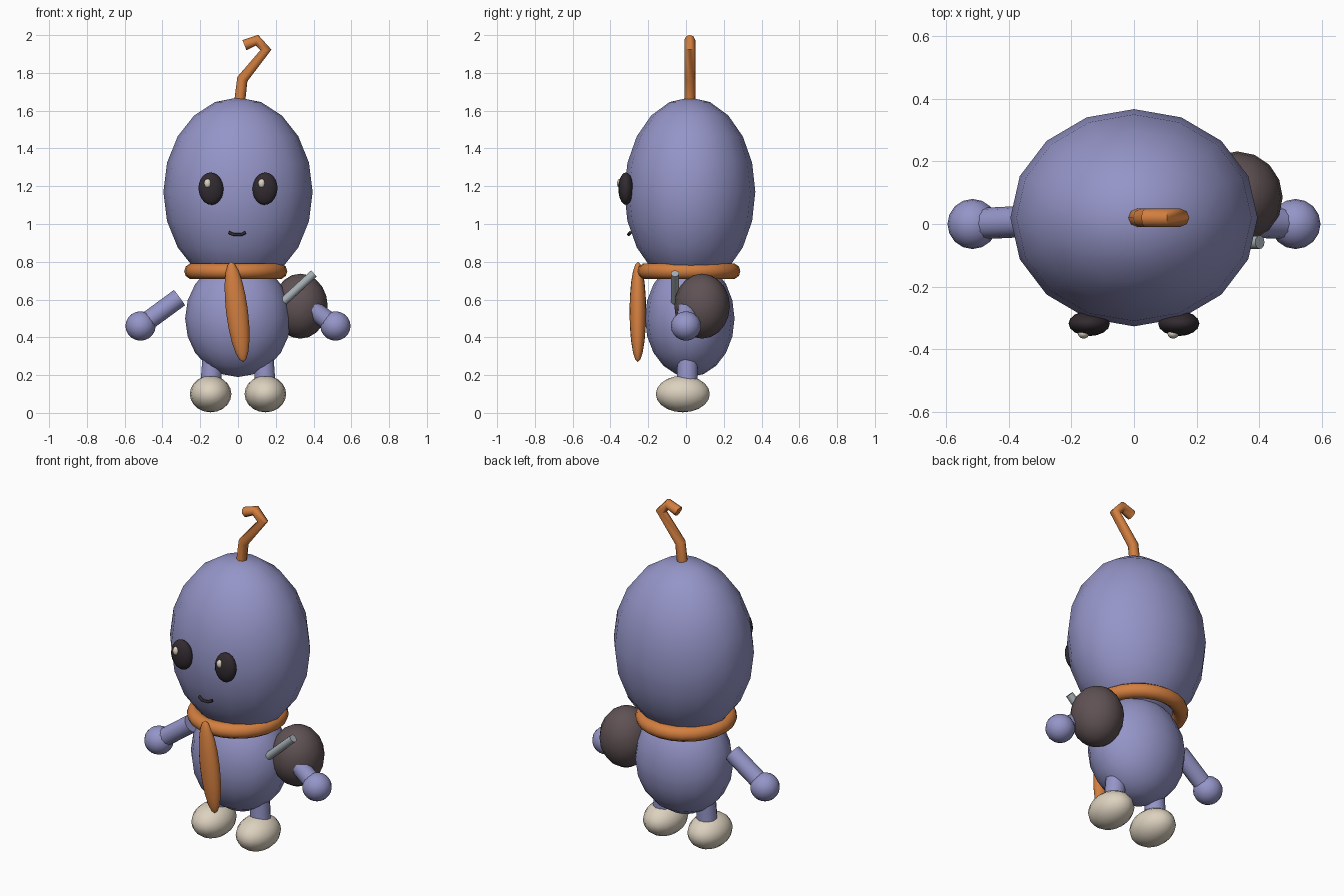
import bpy
from math import radians
from mathutils import Vector

cube = bpy.data.objects.get("Cube")
if cube:
    bpy.data.objects.remove(cube, do_unlink=True)


def material(name, r, g, b):
    m = bpy.data.materials.new(name)
    m.use_nodes = True
    m.diffuse_color = (r, g, b, 1)
    bsdf = next(n for n in m.node_tree.nodes if n.type == 'BSDF_PRINCIPLED')
    bsdf.inputs["Base Color"].default_value = (r, g, b, 1)
    return m


lavender = material("lavender", 0.30, 0.30, 0.58)
orange = material("orange", 0.65, 0.21, 0.05)
cream = material("cream", 0.72, 0.64, 0.52)
black = material("soft black", 0.032, 0.024, 0.030)
brown = material("dark brown", 0.115, 0.083, 0.088)
steel = material("steel grey", 0.38, 0.43, 0.46)


def finish(name, mat, angle=None):
    obj = bpy.context.object
    obj.name = name
    obj.data.materials.append(mat)
    if angle:
        bpy.ops.object.shade_smooth_by_angle(angle=radians(angle))
    else:
        bpy.ops.object.shade_smooth()
    return obj


def ellipsoid(name, centre, radii, mat, tilt=0):
    bpy.ops.mesh.primitive_uv_sphere_add(segments=16, ring_count=10, location=centre)
    obj = finish(name, mat)
    obj.scale = radii
    obj.rotation_euler.y = radians(tilt)
    return obj


def rod(name, start, end, radius, mat):
    start, end = Vector(start), Vector(end)
    axis = end - start
    bpy.ops.mesh.primitive_cylinder_add(vertices=12, radius=radius, depth=axis.length,
                                        location=(start + end) / 2)
    bpy.context.object.rotation_euler = axis.to_track_quat('Z', 'Y').to_euler()
    return finish(name, mat, 60)


def tube(name, points, radius, mat):
    curve = bpy.data.curves.new(name, 'CURVE')
    curve.dimensions = '3D'
    curve.bevel_depth = radius
    curve.bevel_resolution = 2
    curve.use_fill_caps = True
    spline = curve.splines.new('POLY')
    spline.points.add(len(points) - 1)
    for p, co in zip(spline.points, points):
        p.co = (*co, 1)
    obj = bpy.data.objects.new(name, curve)
    bpy.context.collection.objects.link(obj)
    bpy.ops.object.select_all(action='DESELECT')
    obj.select_set(True)
    bpy.context.view_layer.objects.active = obj
    bpy.ops.object.convert(target='MESH')
    return finish(name, mat, 60)


# Head and body
ellipsoid("head", (0, 0.02, 1.17), (0.395, 0.347, 0.5), lavender)
ellipsoid("body", (0, 0.02, 0.5), (0.28, 0.237, 0.31), lavender)

# Antenna with a hooked tip
tube("antenna", [(0.008, 0.02, 1.64), (0.023, 0.02, 1.767), (0.148, 0.02, 1.922),
                 (0.1, 0.02, 1.973), (0.034, 0.02, 1.947)], 0.029, orange)

# Limbs and eyes on both sides
for side, s in (("left", 1), ("right", -1)):
    rod(f"{side}_arm", (s * 0.31, 0.01, 0.61), (s * 0.515, 0, 0.46), 0.05, lavender)
    ellipsoid(f"{side}_hand", (s * 0.516, 0, 0.46), (0.08, 0.08, 0.078), lavender)
    rod(f"{side}_leg", (s * 0.148, 0.005, 0.1), (s * 0.13, 0.01, 0.35), 0.056, lavender)
    ellipsoid(f"{side}_foot", (s * 0.145, -0.017, 0.1), (0.11, 0.143, 0.097), cream)
    ellipsoid(f"{side}_eye", (s * 0.143, -0.318, 1.187), (0.066, 0.04, 0.086), black, s * 4)
    ellipsoid(f"{side}_eye_glint", (s * 0.143 - 0.018, -0.35, 1.215),
              (0.018, 0.016, 0.024), cream)

# Mouth
tube("mouth", [(-0.048, -0.294, 0.955), (-0.022, -0.304, 0.944),
               (0.018, -0.304, 0.944), (0.04, -0.296, 0.955)], 0.008, black)

# Scarf ring and hanging tail
bpy.ops.mesh.primitive_torus_add(location=(-0.012, 0.015, 0.75), major_radius=0.231,
                                 minor_radius=0.042, major_segments=24, minor_segments=10)
finish("scarf_ring", orange)
ellipsoid("scarf_tail", (-0.005, -0.255, 0.535), (0.058, 0.044, 0.267), orange, -7)

# Satchel and the stick tucked beside it
ellipsoid("satchel", (0.33, 0.085, 0.565), (0.145, 0.147, 0.172), brown)
rod("stick", (0.24, -0.058, 0.59), (0.402, -0.058, 0.738), 0.022, steel)
